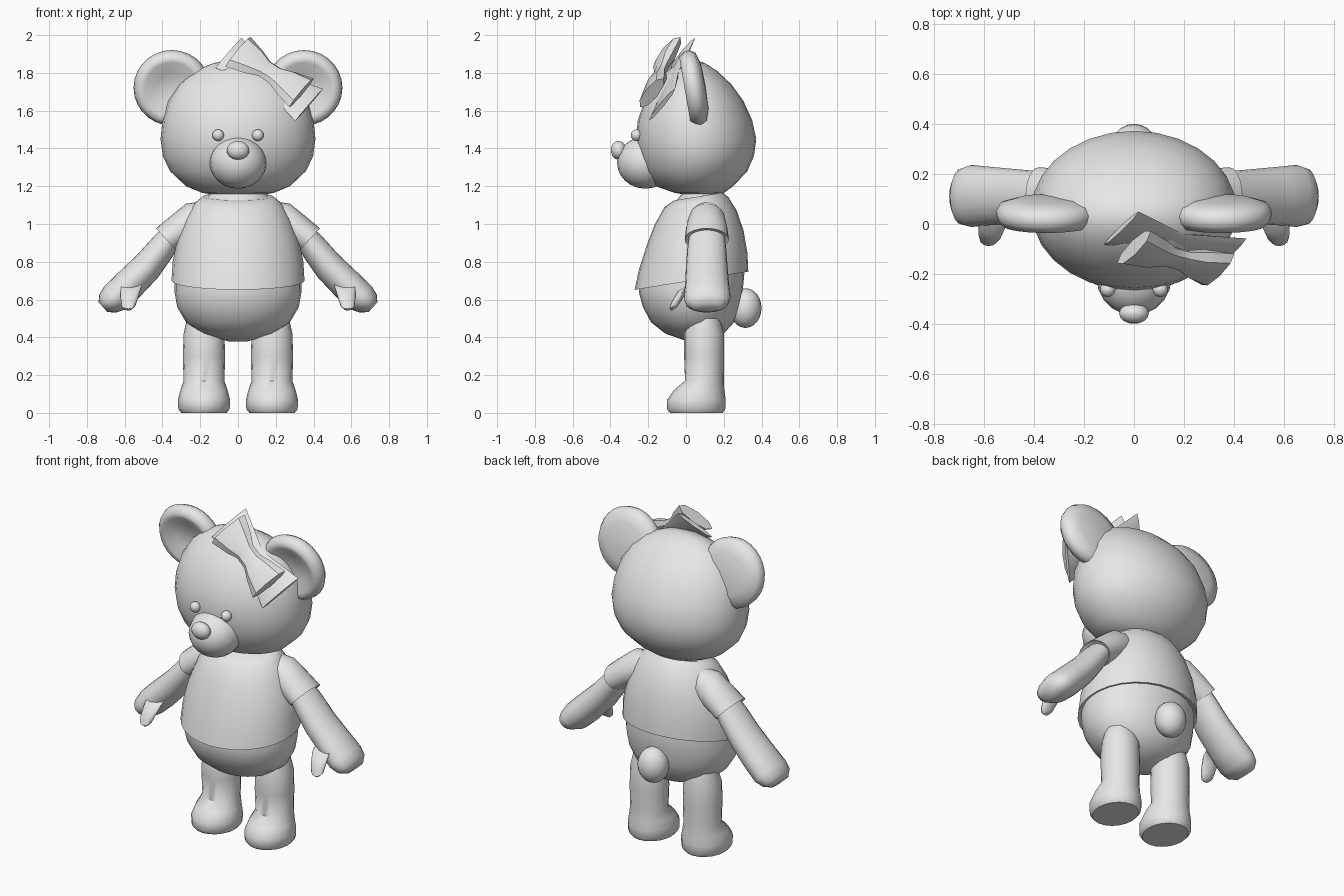
import bpy, bmesh, math
from mathutils import Vector

V = Vector
X, Y, Z = V((1, 0, 0)), V((0, 1, 0)), V((0, 0, 1))

fur = bpy.data.materials.new("light grey")
fur.diffuse_color = (0.8, 0.8, 0.8, 1)


def ring(c, a, b, n=28):
    """Ellipse of points around c with half axes a and b."""
    return [c + a * math.cos(2 * math.pi * i / n) + b * math.sin(2 * math.pi * i / n)
            for i in range(n)]


def loft(name, rings, angle=40):
    """Skin closed rings into a capped solid."""
    bm = bmesh.new()
    rows = [[bm.verts.new(p) for p in r] for r in rings]
    n = len(rows[0])
    for r0, r1 in zip(rows, rows[1:]):
        for i in range(n):
            j = (i + 1) % n
            bm.faces.new((r0[i], r0[j], r1[j], r1[i]))
    for row in (rows[0], rows[-1]):
        bm.faces.new(row)
    bmesh.ops.recalc_face_normals(bm, faces=bm.faces)
    me = bpy.data.meshes.new(name)
    bm.to_mesh(me)
    bm.free()
    me.materials.append(fur)
    ob = bpy.data.objects.new(name, me)
    bpy.context.collection.objects.link(ob)
    bpy.context.view_layer.objects.active = ob
    ob.select_set(True)
    bpy.ops.object.shade_smooth_by_angle(angle=math.radians(angle))
    ob.select_set(False)
    return ob


def upright(name, profile, x=0, tilt=0, n=28, angle=40):
    """Stack of level (or tilted) ellipses: z, x radius, front y, back y."""
    rings = []
    for z, rx, yf, yb in profile:
        yc, ry = (yf + yb) / 2, (yb - yf) / 2
        c = V((x, yc, z + tilt * (yc - 0.03)))
        rings.append(ring(c, X * rx, V((0, ry, ry * tilt)), n))
    return loft(name, rings, angle)


def ball(name, c, r, n=20, rows=12):
    """Ellipsoid with three radii."""
    rings = []
    for i in range(rows + 1):
        t = math.pi * (0.02 + 0.96 * i / rows)
        s = math.sin(t)
        rings.append(ring(V(c) - Z * r[2] * math.cos(t), X * r[0] * s, Y * r[1] * s, n))
    return loft(name, rings, 60)


# Head, snout, nose
upright("head", [
    (1.15, .10, .03, .15), (1.165, .19, -.06, .20), (1.20, .275, -.16, .25),
    (1.28, .36, -.22, .325), (1.36, .398, -.25, .36), (1.45, .41, -.265, .372),
    (1.55, .40, -.255, .35), (1.65, .37, -.22, .305), (1.74, .31, -.165, .24),
    (1.81, .23, -.10, .165), (1.852, .13, -.04, .10), (1.868, .04, .01, .05)], angle=60)
ball("snout", (0, -.215, 1.325), (.15, .15, .138))
ball("nose", (0, -.357, 1.39), (.06, .042, .05), 14, 8)

# Body under the shirt, and the tail
upright("body", [
    (.378, .05, .01, .10), (.42, .19, -.11, .20), (.48, .275, -.185, .255),
    (.56, .322, -.228, .285), (.64, .336, -.25, .30), (.75, .335, -.235, .31),
    (.90, .30, -.19, .285), (1.05, .23, -.12, .235), (1.17, .14, -.01, .18)])
ball("tail", (0, .315, .555), (.09, .085, .105))

# Shirt with a hem that hangs lower in front
upright("shirt", [
    (.71, .32, -.24, .30), (.70, .352, -.272, .33), (.80, .346, -.25, .325),
    (.92, .32, -.21, .305), (1.03, .275, -.165, .27), (1.11, .225, -.115, .225),
    (1.14, .185, -.065, .195)], tilt=.16)

# Bow: one frame shared by two stacked ribbons
bow_u = V((.325, -.085, -.21)).normalized()
bow_v = V((.13, .13, .16))
bow_v = (bow_v - bow_u * bow_v.dot(bow_u)).normalized()
bow_n = bow_u.cross(bow_v)


def ribbon(name, c, sections):
    loft(name, [ring(V(c) + bow_u * t, bow_v * w, bow_n * h, 8)
                for t, w, h in sections], 30)


ribbon("bow_front", (.168, -.137, 1.803),
       [(-.205, .122, .035), (-.10, .088, .045), (-.035, .058, .03), (.035, .058, .03),
        (.10, .085, .045), (.205, .118, .035)])
ribbon("bow_back", (.163, -.072, 1.768),
       [(-.26, .125, .012), (0, .06, .02), (.26, .132, .012)])

# Paired parts
arm_n = (.67, .74)
for side, s in (("left", 1), ("right", -1)):
    ball(side + "_eye", (s * .105, -.262, 1.47), (.031, .03, .031), 12, 8)

    # Ear: dished disc leaning forward
    up = V((0, -math.sin(.17), math.cos(.17)))
    axis = V((0, math.cos(.17), math.sin(.17)))
    dish = [(.01, -.012), (.09, -.02), (.145, -.05), (.175, -.052), (.197, -.025),
            (.203, .005), (.185, .035), (.12, .055), (.01, .06)]
    loft(side + "_ear", [ring(V((s * .35, .045, 1.72)) + axis * h, X * r, up * r)
                         for r, h in dish], 60)

    # Sleeve and arm: x, z, half width, centre y, half depth
    def limb(name, sections):
        a = V((s * arm_n[0], 0, arm_n[1]))
        loft(name, [ring(V((s * x, y, z)), a * w, Y * d, 20)
                    for x, z, w, y, d in sections], 50)

    limb(side + "_sleeve", [
        (.13, 1.07, .07, .11, .06), (.21, 1.035, .098, .11, .095),
        (.30, .975, .088, .11, .11), (.38, .918, .080, .11, .117),
        (.372, .925, .066, .11, .10)])
    limb(side + "_arm", [
        (.33, .965, .06, .11, .09), (.40, .875, .074, .11, .103),
        (.48, .775, .082, .11, .11), (.58, .675, .086, .112, .117),
        (.65, .61, .084, .112, .124), (.69, .58, .066, .11, .112),
        (.715, .56, .035, .11, .07)])
    loft(side + "_thumb", [
        ring(V((s * x, y, z)), X * r, V((0, r * .8, r * .5)), 12)
        for x, y, z, r in ((.56, .06, .70, .05), (.565, .0, .67, .055),
                           (.575, -.04, .61, .047), (.58, -.058, .57, .038),
                           (.58, -.062, .55, .018))], 60)

    # Leg and foot in one piece
    upright(side + "_leg", [
        (0, .12, -.085, .195), (.02, .136, -.10, .208), (.07, .138, -.10, .21),
        (.12, .125, -.065, .203), (.17, .108, -.005, .20), (.30, .112, -.01, .202),
        (.42, .108, -.01, .202), (.50, .09, .02, .18)], x=s * .18, n=20, angle=50)
